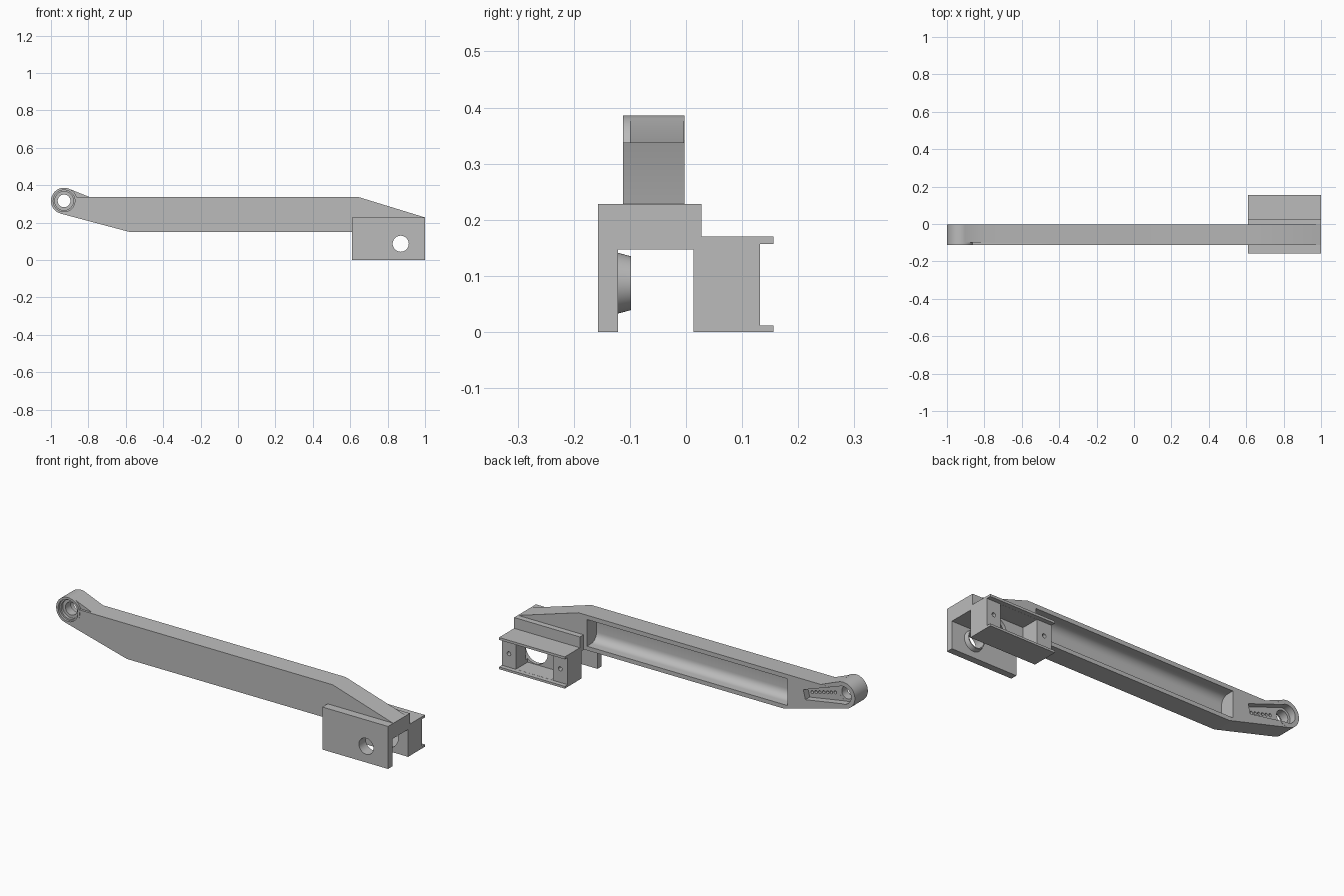
import bpy, bmesh, math

if "Cube" in bpy.data.objects:
    bpy.data.objects.remove(bpy.data.objects["Cube"])

grey = bpy.data.materials.new("plain_grey")
grey.diffuse_color = (0.5, 0.5, 0.5, 1)
grey.use_nodes = True
grey.node_tree.nodes["Principled BSDF"].inputs["Base Color"].default_value = grey.diffuse_color


def prism(name, pts, a, b, axis="y"):
    """Extrude an outline: (x, z) points along y, or (y, z) points along x."""
    bm = bmesh.new()
    place = (lambda p, t: (p[0], t, p[1])) if axis == "y" else (lambda p, t: (t, p[0], p[1]))
    lo = [bm.verts.new(place(p, a)) for p in pts]
    hi = [bm.verts.new(place(p, b)) for p in pts]
    bm.faces.new(lo)
    bm.faces.new(hi[::-1])
    n = len(pts)
    for i in range(n):
        bm.faces.new((lo[i], hi[i], hi[(i + 1) % n], lo[(i + 1) % n]))
    bmesh.ops.recalc_face_normals(bm, faces=bm.faces)
    me = bpy.data.meshes.new(name)
    bm.to_mesh(me)
    bm.free()
    me.materials.append(grey)
    ob = bpy.data.objects.new(name, me)
    bpy.context.collection.objects.link(ob)
    return ob


def circle(x, z, r, n=48):
    return [(x + r * math.cos(2 * math.pi * i / n), z + r * math.sin(2 * math.pi * i / n)) for i in range(n)]


def box(x0, x1, z0, z1):
    return [(x0, z0), (x1, z0), (x1, z1), (x0, z1)]


def boolean(ob, other, op="DIFFERENCE"):
    mod = ob.modifiers.new("bool", "BOOLEAN")
    mod.operation, mod.solver, mod.object = op, "EXACT", other
    bpy.context.view_layer.objects.active = ob
    bpy.ops.object.modifier_apply(modifier=mod.name)
    bpy.data.objects.remove(other)


def cut(ob, pts, a, b, axis="y"):
    boolean(ob, prism("cutter", pts, a, b, axis), "DIFFERENCE")


BX, BZ, BR = -0.93, 0.316, 0.07      # pivot boss
SX, SZ = 0.87, 0.087                 # output shaft axis

# Long arm with cranked ends
arm = prism("arm", [(-0.948, 0.248), (-0.58, 0.15), (0.615, 0.15), (0.63, 0.2), (0.998, 0.2),
                    (0.998, 0.228), (0.64, 0.338), (-0.92, 0.338)], -0.112, -0.003)
# Wedge blending the boss into the arm top
boolean(arm, prism("wedge", [(-0.905, 0.3815), (-0.92, 0.30), (-0.78, 0.30), (-0.795, 0.337)],
                   -0.1, -0.0035), "UNION")
# Pivot boss
boolean(arm, prism("boss", circle(BX, BZ, BR, 64), -0.1125, -0.0025), "UNION")

# Long rear recess with rounded inner corners
z0, z1, depth, f = 0.172, 0.315, -0.085, 0.045
sect = [(0.05, z0)]
sect += [(depth + f - f * math.sin(t), z0 + f - f * math.cos(t)) for t in [i * math.pi / 16 for i in range(9)]]
sect += [(depth + f - f * math.cos(t), z1 - f + f * math.sin(t)) for t in [i * math.pi / 16 for i in range(9)]]
sect += [(0.05, z1)]
cut(arm, sect, -0.60, 0.59, "x")

# Tapered lever slot behind the boss, with a row of pin holes
ex, ez = -0.70, 0.257
L = math.hypot(ex - BX, ez - BZ)
ux, uz = (ex - BX) / L, (ez - BZ) / L


def along(d, w):
    return (BX + ux * d - uz * w, BZ + uz * d + ux * w)


cut(arm, [along(0, -0.046), along(L, -0.026), along(L, 0.026), along(0, 0.046)], -0.04, 0.05)
cut(arm, circle(BX, BZ, 0.0475), -0.0402, 0.05)
for i in range(7):
    cx, cz = along(0.075 + i * 0.0235, 0)
    cut(arm, circle(cx, cz, 0.008, 16), -0.07, 0.02)

# Stepped pivot bore from the front
cut(arm, circle(BX, BZ, 0.034), -0.2, 0.1)
cut(arm, circle(BX, BZ, 0.058), -0.2, -0.1)
cut(arm, circle(BX, BZ, 0.05), -0.2, -0.085)

# Bracket: front plate, bridge and rear motor housing as one section
bracket = prism("bracket", [(-0.157, 0), (-0.121, 0), (-0.121, 0.147), (0.013, 0.147), (0.013, 0),
                            (0.156, 0), (0.156, 0.012), (0.132, 0.012), (0.132, 0.157), (0.156, 0.157),
                            (0.156, 0.17), (0.028, 0.17), (0.028, 0.228), (-0.157, 0.228)],
                0.61, 1.0, "x")
# Motor pocket, shaft opening and screw holes
cut(bracket, box(0.698, 0.917, 0.0125, 0.1565), 0.032, 0.145)
cut(bracket, circle(SX, SZ, 0.0715), 0.0, 0.05)
for x in (0.654, 0.958):
    cut(bracket, circle(x, 0.085, 0.011, 24), 0.08, 0.145)
cut(bracket, circle(SX, SZ, 0.043), -0.2, -0.1)

# Tapered bearing collar inside the front plate
bm = bmesh.new()
n = 48
rings = []
for y, r in ((-0.121, 0.043), (-0.121, 0.054), (-0.098, 0.048), (-0.098, 0.043)):
    rings.append([bm.verts.new((x, y, z)) for x, z in circle(SX, SZ, r, n)])
for k in range(4):
    A, B = rings[k], rings[(k + 1) % 4]
    for i in range(n):
        bm.faces.new((A[i], A[(i + 1) % n], B[(i + 1) % n], B[i]))
bmesh.ops.recalc_face_normals(bm, faces=bm.faces)
me = bpy.data.meshes.new("bearing_collar")
bm.to_mesh(me)
bm.free()
me.materials.append(grey)
collar = bpy.data.objects.new("bearing_collar", me)
bpy.context.collection.objects.link(collar)

# Smooth round surfaces, crisp edges
for ob in (arm, bracket, collar):
    bpy.ops.object.select_all(action="DESELECT")
    ob.select_set(True)
    bpy.context.view_layer.objects.active = ob
    bpy.ops.object.shade_smooth_by_angle(angle=math.radians(25))
